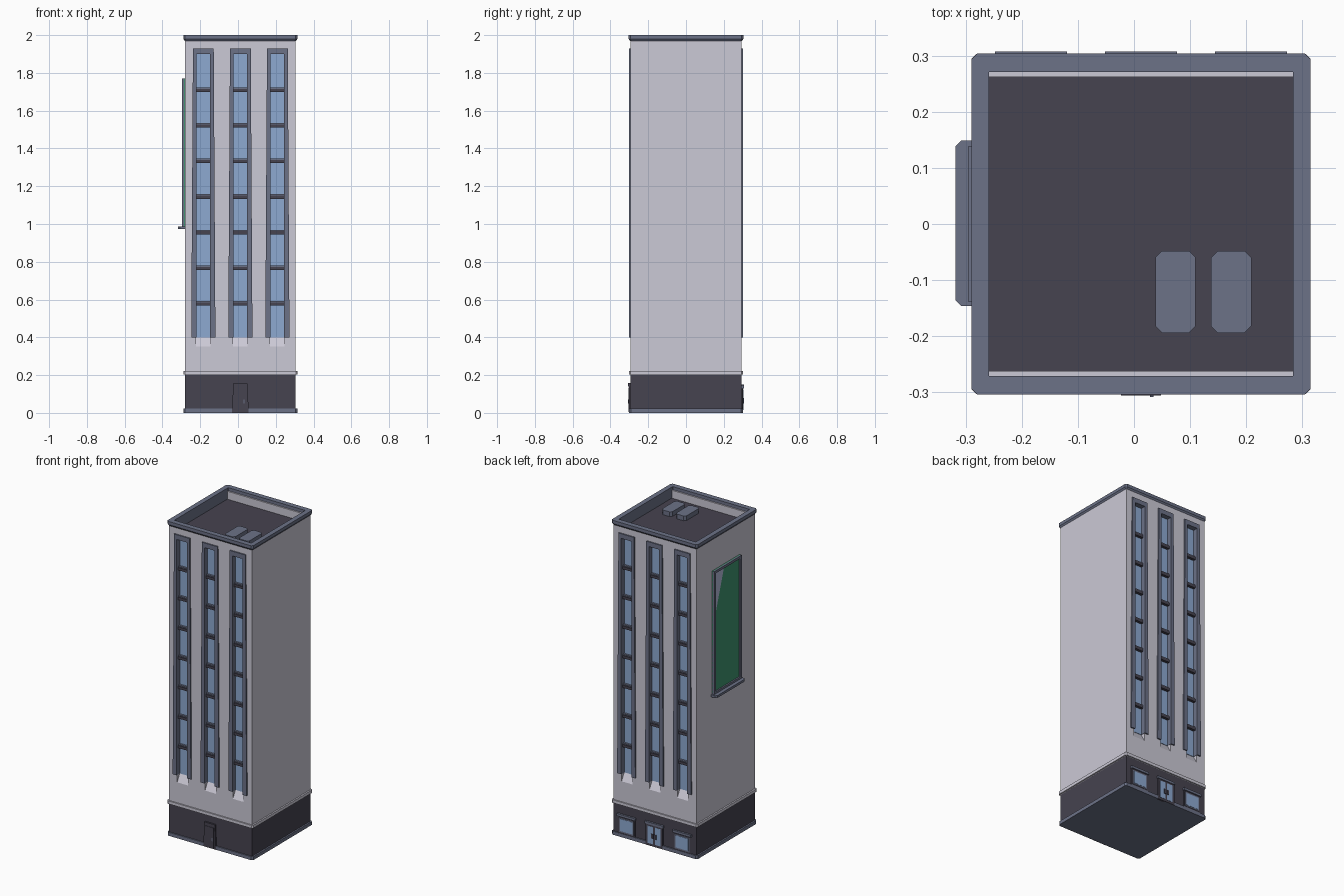
import bpy, bmesh
from mathutils import Vector

if "Cube" in bpy.data.objects:
    bpy.data.objects.remove(bpy.data.objects["Cube"])


def material(name, rgb):
    m = bpy.data.materials.new(name)
    m.diffuse_color = (*rgb, 1)
    m.use_nodes = True
    m.node_tree.nodes["Principled BSDF"].inputs["Base Color"].default_value = m.diffuse_color
    return m


WALL = material("pale_wall", (0.60, 0.585, 0.67))
DARK = material("dark_stone", (0.061, 0.056, 0.08))
SLATE = material("slate_trim", (0.15, 0.168, 0.245))
GLASS = material("blue_glass", (0.27, 0.40, 0.64))
GREEN = material("green_panel", (0.05, 0.30, 0.16))
GLARE = material("pale_panel", (0.46, 0.49, 0.70))

CX = 0.0125          # centre of the tower in x
HX, HY = 0.2925, 0.295


def finish(name, bm, mat):
    bmesh.ops.recalc_face_normals(bm, faces=bm.faces)
    me = bpy.data.meshes.new(name)
    bm.to_mesh(me)
    bm.free()
    me.materials.append(mat)
    ob = bpy.data.objects.new(name, me)
    bpy.context.collection.objects.link(ob)
    return ob


def add_prism(bm, pts, axis, a, b):
    """Extrude a 2D outline along an axis from a to b."""
    def place(p, d):
        c = list(p)
        c.insert(axis, d)
        return bm.verts.new(c)
    lo = [place(p, a) for p in pts]
    hi = [place(p, b) for p in pts]
    bm.faces.new(lo)
    bm.faces.new(hi[::-1])
    n = len(pts)
    for i in range(n):
        j = (i + 1) % n
        bm.faces.new((lo[j], lo[i], hi[i], hi[j]))


def prism(name, pts, axis, a, b, mat):
    bm = bmesh.new()
    add_prism(bm, pts, axis, a, b)
    return finish(name, bm, mat)


def rect(x0, x1, y0, y1):
    return [(x0, y0), (x1, y0), (x1, y1), (x0, y1)]


def box(name, x0, x1, y0, y1, z0, z1, mat):
    return prism(name, rect(x0, x1, y0, y1), 2, z0, z1, mat)


def octo(x0, x1, y0, y1, c):
    """Rectangle with cut corners."""
    return [(x0 + c, y0), (x1 - c, y0), (x1, y0 + c), (x1, y1 - c),
            (x1 - c, y1), (x0 + c, y1), (x0, y1 - c), (x0, y0 + c)]


def centred(hx, hy, c):
    return octo(CX - hx, CX + hx, -hy, hy, c)


# ---- main tower with window slots and roof well cut out
tower = box("tower_walls", CX - HX, CX + HX, -HY, HY, 0.2, 1.98, WALL)
bm = bmesh.new()
add_prism(bm, rect(CX - 0.275, CX + 0.275, -0.262, 0.262), 2, 1.925, 2.1)
COLUMNS = [CX + d for d in (-0.196, 0, 0.196)]
for s in (-1, 1):
    for x in COLUMNS:
        add_prism(bm, [(s * 0.34, 0.35), (s * 0.296, 0.35), (s * 0.268, 0.40),
                       (s * 0.268, 1.905), (s * 0.34, 1.905)], 0, x - 0.038, x + 0.038)
cutter = finish("slot_cutter", bm, WALL)
cutter.hide_render = True
mod = tower.modifiers.new("slots", 'BOOLEAN')
mod.operation = 'DIFFERENCE'
mod.solver = 'EXACT'
mod.object = cutter
dg = bpy.context.evaluated_depsgraph_get()
cut_mesh = bpy.data.meshes.new_from_object(tower.evaluated_get(dg))
tower.modifiers.clear()
tower.data = cut_mesh
bpy.data.objects.remove(cutter)

# ---- ground floor, plinth and band
box("ground_floor", CX - HX, CX + HX, -HY, HY, 0.01, 0.2, DARK)
prism("plinth", centred(0.302, 0.302, 0.01), 2, 0, 0.022, SLATE)
bm = bmesh.new()
add_prism(bm, centred(0.302, 0.303, 0.008), 2, 0.203, 0.222)
finish("stone_band", bm, WALL)

# ---- parapet ring lofted through loops, with roof deck
bm = bmesh.new()
loops = [[bm.verts.new((x, y, z)) for x, y in centred(hx, hy, c)]
         for hx, hy, c, z in ((0.295, 0.297, 0.006, 1.970), (0.302, 0.304, 0.01, 1.980),
                              (0.302, 0.304, 0.01, 2.0), (0.271, 0.271, 0.001, 2.0),
                              (0.271, 0.271, 0.001, 1.925), (0.28, 0.28, 0.001, 1.925))]
for a, b in zip(loops, loops[1:]):
    for i in range(8):
        j = (i + 1) % 8
        bm.faces.new((a[i], a[j], b[j], b[i]))
finish("parapet", bm, SLATE)
box("roof_deck", CX - 0.274, CX + 0.274, -0.274, 0.274, 1.922, 1.93, DARK)
for x0 in (0.038, 0.137):
    prism("roof_unit", octo(x0, x0 + 0.072, -0.194, -0.048, 0.012), 2, 1.93, 1.96, SLATE)

# ---- window strips on front and back
for s, side in ((-1, "front"), (1, "back")):
    for x in COLUMNS:
        outline = [(-0.064, 0.40), (-0.055, 1.93), (0.055, 1.93), (0.064, 0.40),
                   (0.036, 0.40), (0.036, 1.90), (-0.036, 1.90), (-0.036, 0.40)]
        prism(side + "_strip_frame", [(x + a, z) for a, z in outline], 1,
              s * 0.27, s * 0.303, SLATE)
        box(side + "_strip_glass", x - 0.0375, x + 0.0375, s * 0.267, s * 0.271,
            0.40, 1.904, GLASS)
        for k in range(7):
            z = 0.58 + k * 0.1885
            box(side + "_floor_bar", x - 0.037, x + 0.037, s * 0.268, s * 0.288,
                z - 0.012, z + 0.005, DARK)
            box(side + "_floor_sill", x - 0.037, x + 0.037, s * 0.268, s * 0.284,
                z + 0.005, z + 0.012, SLATE)

# ---- service door at the front
prism("front_door_frame", [(CX - 0.044, 0), (CX + 0.044, 0), (CX + 0.038, 0.155),
                           (CX - 0.038, 0.155)], 1, -0.303, -0.29, DARK)
box("front_door_leaf", CX - 0.03, CX + 0.03, -0.305, -0.30, 0.005, 0.135, DARK)
box("front_door_hood", CX - 0.036, CX + 0.036, -0.306, -0.29, 0.14, 0.158, DARK)
box("front_door_handle", CX + 0.016, CX + 0.022, -0.308, -0.30, 0.05, 0.07, SLATE)

# ---- shop windows and double door at the back
for x in (COLUMNS[0], COLUMNS[2]):
    box("shop_window_frame", x - 0.06, x + 0.06, 0.29, 0.300, 0.022, 0.13, DARK)
    box("shop_window_trim", x - 0.052, x + 0.052, 0.29, 0.302, 0.03, 0.122, SLATE)
    box("shop_window_glass", x - 0.044, x + 0.044, 0.298, 0.3035, 0.038, 0.115, GLASS)
    box("shop_window_hood", x - 0.064, x + 0.064, 0.29, 0.307, 0.13, 0.145, SLATE)
box("entrance_frame", CX - 0.06, CX + 0.06, 0.29, 0.303, 0, 0.14, DARK)
box("entrance_hood", CX - 0.064, CX + 0.064, 0.29, 0.307, 0.135, 0.15, SLATE)
for s in (-1, 1):
    x0, x1 = sorted((CX + s * 0.006, CX + s * 0.046))
    box("entrance_glass", x0, x1, 0.30, 0.3045, 0.015, 0.125, GLASS)
    x0, x1 = sorted((CX + s * 0.005, CX + s * 0.018))
    box("entrance_handle", x0, x1, 0.30, 0.307, 0.05, 0.08, DARK)

# ---- billboard on the left wall
Y, Z0, Z1, B = 0.138, 0.985, 1.77, 0.016
box("billboard_panel", -0.287, -0.278, -Y, Y, Z0, Z1, GREEN)
for y0, y1, z0, z1 in ((-Y, -Y + B, Z0, Z1), (Y - B, Y, Z0, Z1),
                       (-Y, Y, Z1 - B, Z1), (-Y, Y, Z0, Z0 + B)):
    box("billboard_frame", -0.296, -0.278, y0, y1, z0, z1, SLATE)
prism("billboard_glare", [(Y - B, Z1 - B), (0.03, Z1 - B), (Y - B, 1.47)], 0,
      -0.2885, -0.286, GLARE)
prism("billboard_ledge", octo(-0.318, -0.27, -0.146, 0.149, 0.01), 2, 0.973, 0.988, SLATE)
